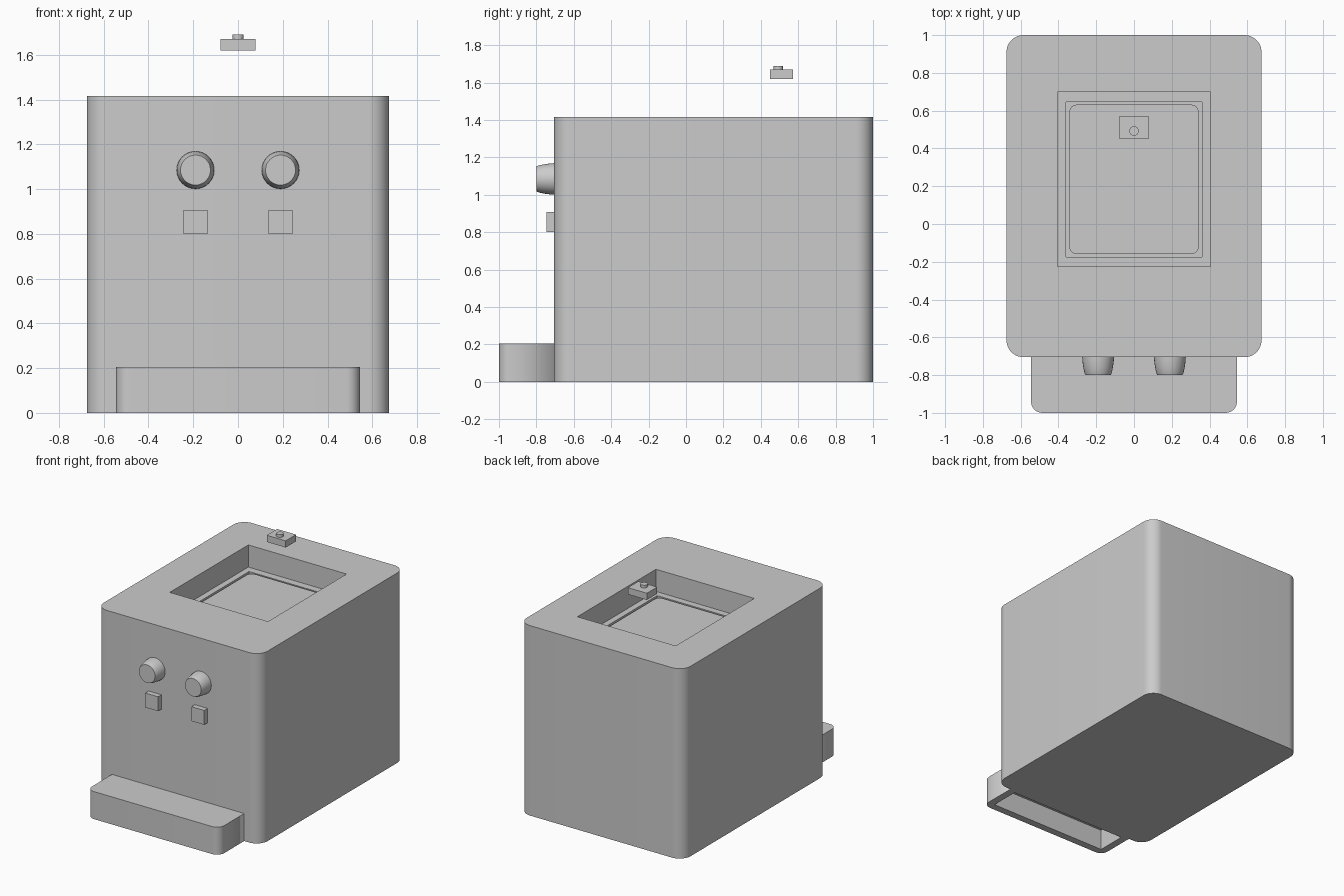
import bpy, bmesh, math

if "Cube" in bpy.data.objects:
    bpy.data.objects.remove(bpy.data.objects["Cube"])

grey = bpy.data.materials.new("light_grey")
grey.diffuse_color = (0.6, 0.6, 0.6, 1)
grey.use_nodes = True
grey.node_tree.nodes["Principled BSDF"].inputs["Base Color"].default_value = grey.diffuse_color


def finish(name, bm, smooth=True):
    bmesh.ops.recalc_face_normals(bm, faces=bm.faces[:])
    me = bpy.data.meshes.new(name)
    bm.to_mesh(me)
    bm.free()
    ob = bpy.data.objects.new(name, me)
    bpy.context.collection.objects.link(ob)
    me.materials.append(grey)
    if smooth:
        bpy.ops.object.select_all(action='DESELECT')
        ob.select_set(True)
        bpy.context.view_layer.objects.active = ob
        bpy.ops.object.shade_smooth_by_angle(angle=math.radians(30))
    return ob


def block(name, x, y, z, radius=0.0, segments=8):
    """Box from (min, max) ranges with rounded upright edges."""
    bm = bmesh.new()
    bmesh.ops.create_cube(bm, size=1)
    for v in bm.verts:
        for i, (lo, hi) in enumerate((x, y, z)):
            v.co[i] = hi if v.co[i] > 0 else lo
    if radius:
        edges = [e for e in bm.edges
                 if abs(e.verts[0].co.z - e.verts[1].co.z) > 1e-4]
        bmesh.ops.bevel(bm, geom=edges, offset=radius, segments=segments,
                        profile=0.5, affect='EDGES')
    return finish(name, bm, radius > 0)


def cut(target, cutter):
    """Subtract the cutter and discard it."""
    mod = target.modifiers.new("cut", 'BOOLEAN')
    mod.operation, mod.solver, mod.object = 'DIFFERENCE', 'EXACT', cutter
    bpy.ops.object.select_all(action='DESELECT')
    bpy.context.view_layer.objects.active = target
    target.select_set(True)
    bpy.ops.object.modifier_apply(modifier=mod.name)
    bpy.data.objects.remove(cutter)


def lathe(name, profile, place, sides=32):
    """Capped turned solid from (radius, height) rings."""
    bm = bmesh.new()
    rings = [[bm.verts.new(place(r * math.cos(t), r * math.sin(t), h))
              for t in (2 * math.pi * k / sides for k in range(sides))]
             for r, h in profile]
    for a, b in zip(rings, rings[1:]):
        for k in range(sides):
            n = (k + 1) % sides
            bm.faces.new((a[k], a[n], b[n], b[k]))
    bm.faces.new(rings[0])
    bm.faces.new(rings[-1])
    return finish(name, bm)


# Main housing with a stepped well in the top
body = block("body", (-.675, .675), (-.705, 1), (0, 1.415), .09, 12)
cut(body, block("well", (-.405, .405), (-.225, .70), (1.25, 1.6)))
cut(body, block("recess", (-.36, .36), (-.175, .645), (1.235, 1.4)))
block("well_plate", (-.342, .342), (-.16, .632), (1.23, 1.25), .04, 6)

# Drip tray, hollow from below
tray = block("drip_tray", (-.545, .545), (-1, -.70), (0, .205), .06, 8)
bm = bmesh.new()
bm.from_mesh(tray.data)
for v in bm.verts:          # square off the end joined to the housing
    if v.co.y > -.85:
        v.co.y = -.70
        v.co.x = math.copysign(.545, v.co.x)
bmesh.ops.remove_doubles(bm, verts=bm.verts[:], dist=1e-4)
bm.to_mesh(tray.data)
bm.free()
cut(tray, block("tray_hollow", (-.49, .49), (-.945, -.725), (-.1, .155)))

# Knobs and buttons
for side, x in (("left", -.19), ("right", .19)):
    lathe(side + "_knob",
          [(.084, 0), (.083, .02), (.079, .05), (.073, .08), (.067, .095)],
          lambda a, b, h: (x + a, -.705 - h, 1.085 + b))
    block(side + "_button", (x - .053, x + .053), (-.745, -.70), (.80, .907))

# Small block with a peg, raised above the well
block("upper_block", (-.078, .078), (.45, .572), (1.62, 1.67))
lathe("upper_peg", [(.025, 1.67), (.025, 1.69)],
      lambda a, b, h: (a, .493 + b, h))
